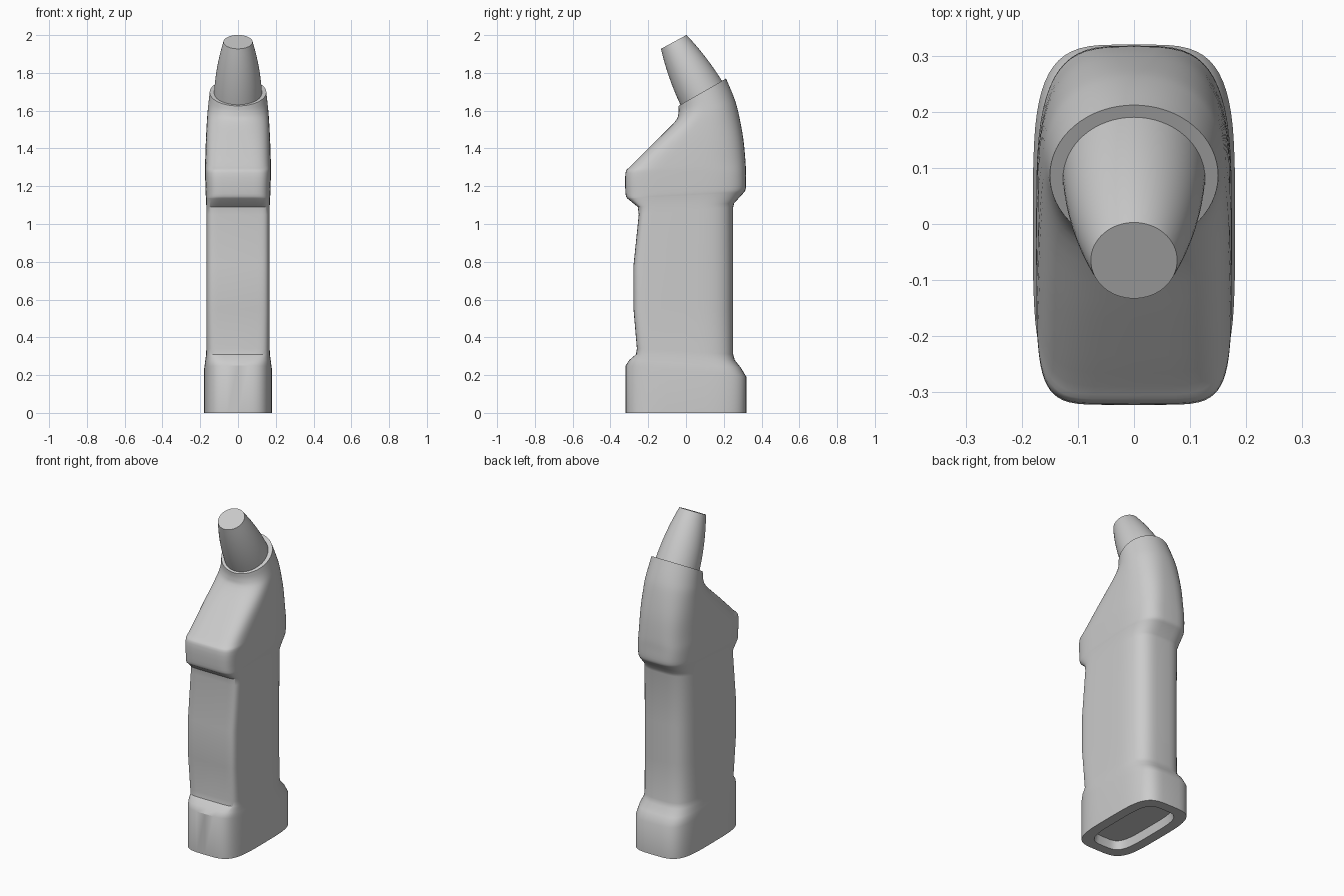
import bpy, bmesh, math
from mathutils import Vector

if "Cube" in bpy.data.objects:
    bpy.data.objects.remove(bpy.data.objects["Cube"])

grey = bpy.data.materials.new("light grey")
grey.diffuse_color = (0.6, 0.6, 0.6, 1)
grey.use_nodes = True
grey.node_tree.nodes["Principled BSDF"].inputs["Base Color"].default_value = grey.diffuse_color
N = 64


def section(yf, zf, yb, zb, w, nf, nb):
    """Rounded ring spanning a front point and a back point, with its own squareness at each end."""
    pts = []
    for i in range(N):
        a = 2 * math.pi * i / N
        c, s = math.cos(a), math.sin(a)
        n = nb if s > 0 else nf
        x = math.copysign(abs(c) ** (2 / n), c) * w
        t = 0.5 + 0.5 * math.copysign(abs(s) ** (2 / n), s)
        pts.append(Vector((x, yf + (yb - yf) * t, zf + (zb - zf) * t)))
    return pts


def smooth_rows(rows, steps):
    """Catmull-Rom interpolation of section parameters."""
    out = []
    for i in range(len(rows) - 1):
        p = [rows[max(i - 1, 0)], rows[i], rows[i + 1], rows[min(i + 2, len(rows) - 1)]]
        for k in range(steps):
            t = k / steps
            out.append([0.5 * (2 * b + (c - a) * t + (2 * a - 5 * b + 4 * c - d) * t * t
                               + (3 * b - a - 3 * c + d) * t ** 3) for a, b, c, d in zip(*p)])
    return out + [rows[-1]]


def loft(name, rings):
    bm = bmesh.new()
    loops = [[bm.verts.new(p) for p in r] for r in rings]
    for a, b in zip(loops, loops[1:]):
        for i in range(N):
            j = (i + 1) % N
            bm.faces.new((a[i], a[j], b[j], b[i]))
    bm.faces.new(loops[0][::-1])
    bm.faces.new(loops[-1])
    bmesh.ops.recalc_face_normals(bm, faces=bm.faces)
    me = bpy.data.meshes.new(name)
    bm.to_mesh(me)
    bm.free()
    me.materials.append(grey)
    ob = bpy.data.objects.new(name, me)
    bpy.context.collection.objects.link(ob)
    bpy.context.view_layer.objects.active = ob
    ob.select_set(True)
    bpy.ops.object.shade_smooth_by_angle(angle=math.radians(32))
    ob.select_set(False)


# Recessed underside, flared foot and grip: front y, z, back y, z, half width, squareness
lower = [
    (-.25, .05, .25, .05, .11, 4, 4),
    (-.26, 0, .26, 0, .12, 4, 4),
    (-.32, 0, .32, 0, .18, 4, 4),
    (-.32, .25, .32, .19, .18, 4, 4),
    (-.30, .28, .29, .24, .175, 5, 4),
    (-.265, .31, .258, .28, .17, 7, 3.5),
    (-.26, .34, .25, .31, .168, 9, 3.5),
    (-.278, .55, .25, .55, .168, 10, 3.5),
    (-.278, .78, .25, .78, .168, 10, 3.5),
    (-.25, 1.05, .25, 1.09, .168, 10, 3.5),
    (-.255, 1.09, .255, 1.11, .168, 9, 3.5),
]
# Overhanging head bending back towards the collar
head = [
    (-.31, 1.135, .305, 1.165, .17, 7, 3.5),
    (-.32, 1.16, .317, 1.19, .172, 6, 3.5),
    (-.32, 1.27, .317, 1.26, .174, 6, 3.5),
    (-.29, 1.31, .315, 1.33, .174, 5, 3.2),
    (-.17, 1.43, .302, 1.46, .17, 4, 2.8),
    (-.06, 1.54, .275, 1.60, .163, 2.8, 2.3),
    (-.04, 1.585, .25, 1.68, .157, 2.2, 2.1),
    (-.04, 1.625, .212, 1.77, .15, 2, 2),
]
loft("body", [section(*r) for r in lower + smooth_rows(head, 4)])

# Tapered nozzle seated on the tilted collar
base, tip = Vector((0, .083, 1.69)), Vector((0, -.065, 1.964))
axis = (tip - base).normalized()
side = Vector((0, axis.z, -axis.y))
rings = []
for k in range(11):
    t = k / 10
    r = .127 - .016 * t - .034 * t * t
    c = base.lerp(tip, t)
    rings.append([c + Vector((r * math.cos(a), 0, 0)) + side * r * math.sin(a)
                  for a in (2 * math.pi * i / N for i in range(N))])
loft("nozzle", rings)
